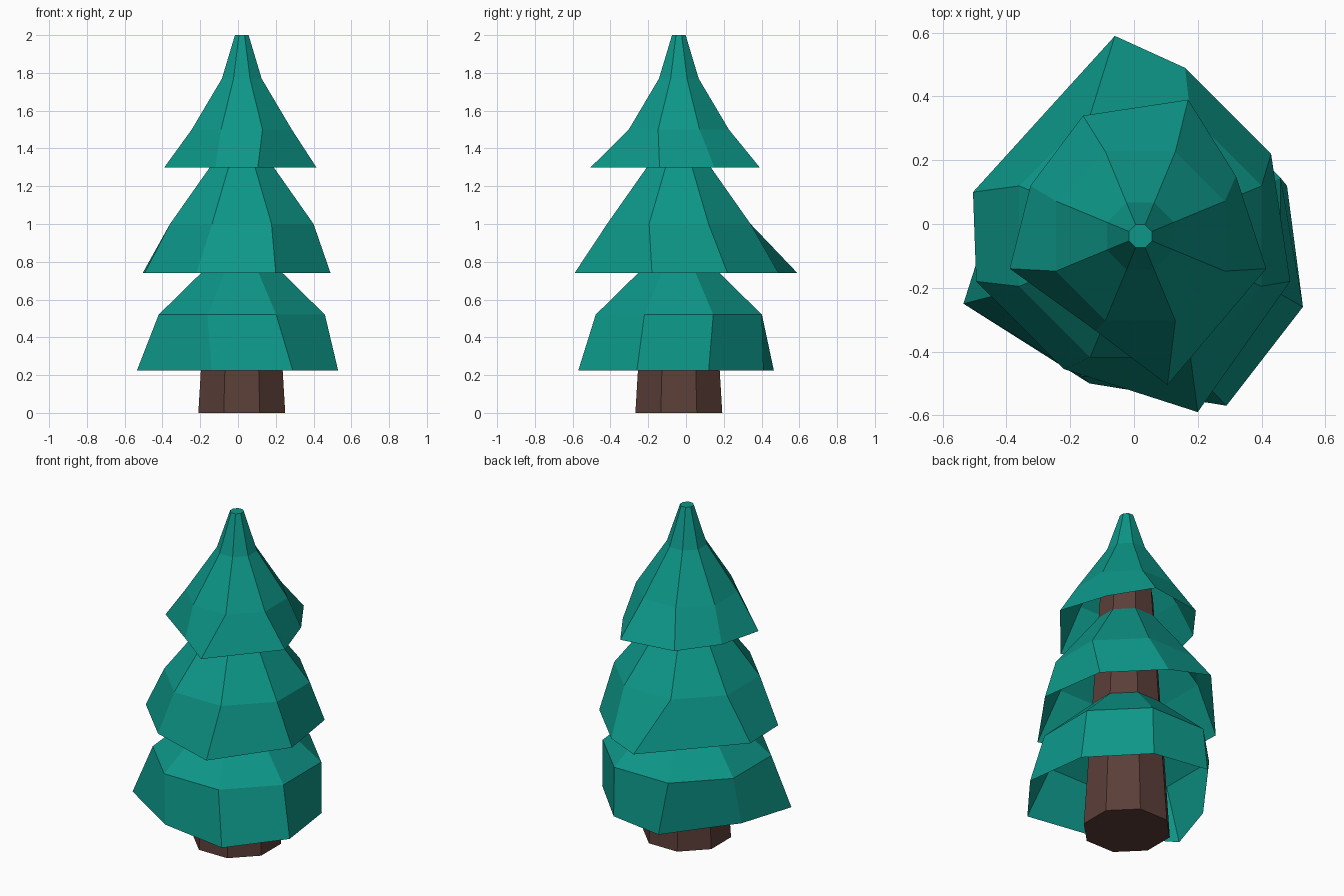
import bpy, bmesh, math

if "Cube" in bpy.data.objects:
    bpy.data.objects.remove(bpy.data.objects["Cube"])

CX, CY = 0.02, -0.038      # trunk axis
SIDES = 8


def material(name, rgb):
    m = bpy.data.materials.new(name)
    m.diffuse_color = (*rgb, 1)
    m.use_nodes = True
    m.node_tree.nodes["Principled BSDF"].inputs["Base Color"].default_value = m.diffuse_color
    return m


teal = material("teal needles", (0.004, 0.305, 0.246))
brown = material("brown bark", (0.105, 0.048, 0.040))


def ring(half_width, z):
    """Octagon with flats facing the axes, measured across its flats."""
    r = half_width / math.cos(math.pi / SIDES)
    return [(CX + r * math.cos(math.pi / 8 + i * math.pi / 4),
             CY + r * math.sin(math.pi / 8 + i * math.pi / 4), z) for i in range(SIDES)]


def loft(name, rings, mat, cap_bottom=False, cap_top=False):
    """Skin a stack of octagon rings, listed from bottom to top."""
    bm = bmesh.new()
    loops = [[bm.verts.new(p) for p in r] for r in rings]
    for low, high in zip(loops, loops[1:]):
        for i in range(SIDES):
            j = (i + 1) % SIDES
            bm.faces.new((low[i], low[j], high[j], high[i]))
    if cap_bottom:
        bm.faces.new(loops[0][::-1])
    if cap_top:
        bm.faces.new(loops[-1])
    me = bpy.data.meshes.new(name)
    bm.to_mesh(me)
    bm.free()
    me.materials.append(mat)
    ob = bpy.data.objects.new(name, me)
    bpy.context.collection.objects.link(ob)
    return ob


def tier(name, rim, rim_z, upper, cap_top=False):
    """Hollow skirt of branches with an uneven rim and regular rings above."""
    rings = [[(x, y, rim_z) for x, y in rim]] + [ring(w, z) for w, z in upper]
    return loft(name, rings, teal, cap_top=cap_top)


# Tapered trunk, running up inside the branches
loft("trunk", [ring(0.23, 0), ring(0.14, 1.5)], brown, True, True)

# Uneven branch skirts (rims run anticlockwise from the right-hand side)
tier("lower_branches",
     [(0.48, 0.12), (0.20, 0.41), (-0.14, 0.465), (-0.43, 0.08),
      (-0.535, -0.25), (-0.14, -0.50), (0.29, -0.57), (0.53, -0.26)],
     0.225, [(0.44, 0.52), (0.155, 0.80)])
tier("middle_branches",
     [(0.43, 0.22), (0.16, 0.49), (-0.06, 0.59), (-0.505, 0.10),
      (-0.495, -0.18), (-0.22, -0.455), (0.20, -0.59), (0.49, -0.18)],
     0.74, [(0.38, 1.0), (0.12, 1.37)])
tier("top_branches",
     [(0.32, 0.15), (0.17, 0.39), (-0.16, 0.34), (-0.325, 0.12),
      (-0.39, -0.14), (-0.12, -0.335), (0.105, -0.505), (0.415, -0.14)],
     1.30, [(0.265, 1.5), (0.105, 1.77), (0.036, 2.0)], cap_top=True)
